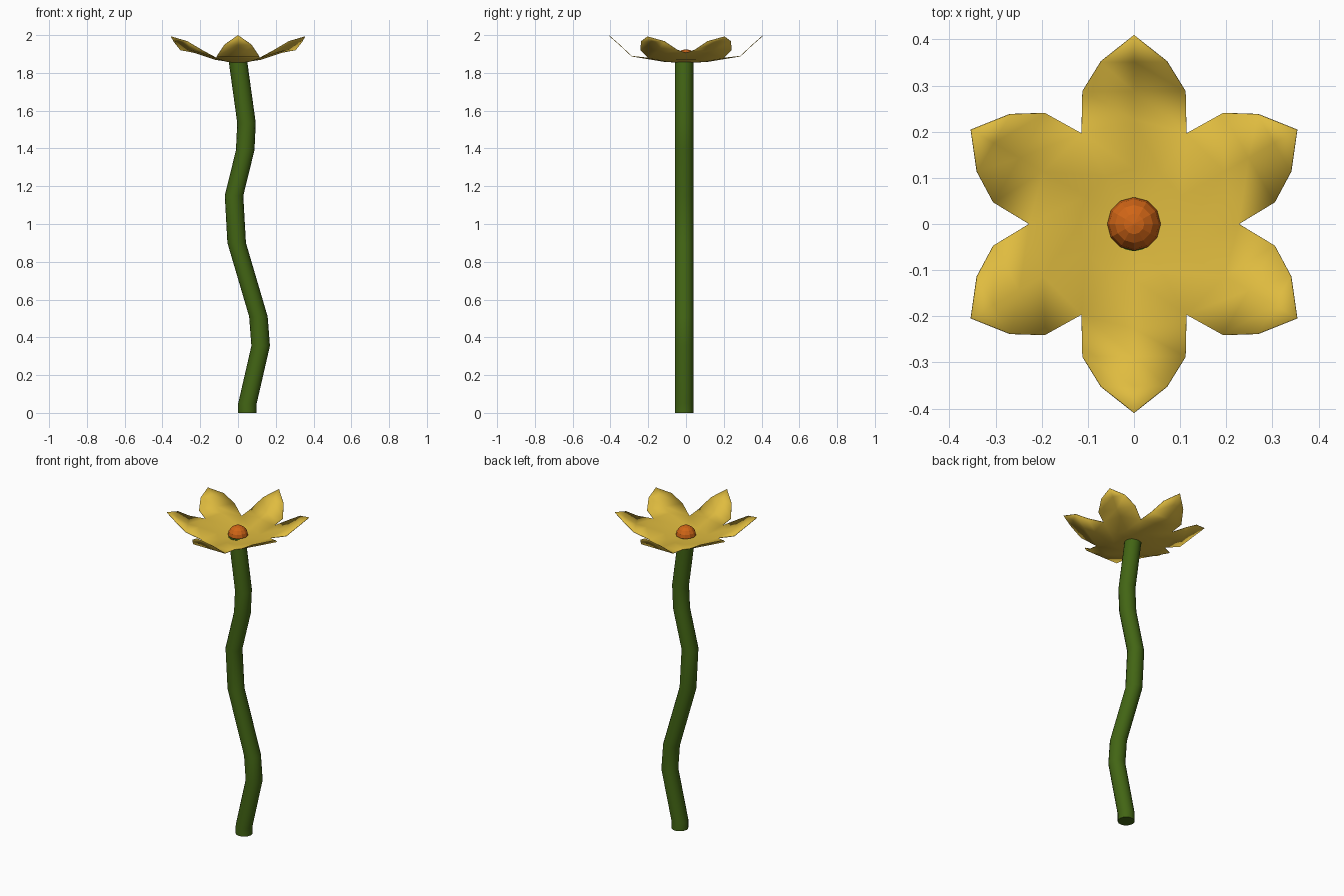
import bpy, bmesh, math
from mathutils import Vector

cube = bpy.data.objects.get("Cube")
if cube:
    bpy.data.objects.remove(cube)


def make_material(name, color):
    mat = bpy.data.materials.new(name)
    mat.use_nodes = True
    mat.diffuse_color = (*color, 1)
    mat.node_tree.nodes["Principled BSDF"].inputs["Base Color"].default_value = (*color, 1)
    return mat


def make_object(name, bm, mat, smooth_angle=None):
    mesh = bpy.data.meshes.new(name)
    bmesh.ops.recalc_face_normals(bm, faces=bm.faces)
    bm.to_mesh(mesh)
    bm.free()
    mesh.materials.append(mat)
    obj = bpy.data.objects.new(name, mesh)
    bpy.context.collection.objects.link(obj)
    if smooth_angle:
        bpy.ops.object.select_all(action='DESELECT')
        obj.select_set(True)
        bpy.context.view_layer.objects.active = obj
        bpy.ops.object.shade_smooth_by_angle(angle=math.radians(smooth_angle))
    return obj


yellow = make_material("petal yellow", (0.74, 0.50, 0.05))
green = make_material("stem green", (0.055, 0.13, 0.007))
orange = make_material("centre orange", (0.63, 0.13, 0.008))

# Wavy stem: level rings along a bent path of (x, z)
path = [(0.05, 0), (0.05, 0.05), (0.12, 0.355), (0.108, 0.51), (-0.007, 0.9),
        (-0.021, 1.15), (0.038, 1.39), (0.045, 1.535), (0, 1.86)]
SIDES, RADIUS = 16, 0.049
bm = bmesh.new()
rings = []
for x, z in path:
    angles = [2 * math.pi * k / SIDES for k in range(SIDES)]
    rings.append([bm.verts.new((x + RADIUS * math.cos(a), -0.01 + RADIUS * math.sin(a), z))
                  for a in angles])
for low, high in zip(rings, rings[1:]):
    for k in range(SIDES):
        n = (k + 1) % SIDES
        bm.faces.new((low[k], low[n], high[n], high[k]))
bm.faces.new(rings[0])
bm.faces.new(rings[-1])
make_object("stem", bm, green, 40)

# Blossom: a shallow bowl whose rim runs out into six upturned petals
bm = bmesh.new()


def polar(angle, along, side, z):
    d = Vector((math.cos(angle), math.sin(angle), 0))
    across = Vector((-d.y, d.x, 0))
    return bm.verts.new(d * along + across * side + Vector((0, 0, z)))


hub = bm.verts.new((0, 0, 1.854))
inner, rim = [], []
for k in range(12):
    a = math.pi / 2 + k * math.pi / 6
    upright = abs(math.cos(a)) < 0.6          # petals and notches nearest the y axis
    inner.append(polar(a, 0.12, 0, 1.862 if upright else 1.872))
    rim.append(polar(a, 0.227, 0, 1.88 if upright else 1.908))
for k in range(12):
    n = (k + 1) % 12
    bm.faces.new((hub, inner[k], inner[n]))
    bm.faces.new((inner[k], rim[k], rim[n], inner[n]))
for k in range(0, 12, 2):
    a = math.pi / 2 + k * math.pi / 6
    heights = (1.89, 1.95, 2.0) if k % 6 == 0 else (1.923, 1.968, 1.993)
    row = [rim[k - 1], rim[k], rim[(k + 1) % 12]]
    for along, half, z in ((0.287, 0.112, heights[0]), (0.351, 0.072, heights[1])):
        new = [polar(a, along, s * half, z) for s in (-1, 0, 1)]
        for j in (0, 1):
            bm.faces.new((row[j], new[j], new[j + 1], row[j + 1]))
        row = new
    tip = polar(a, 0.408, 0, heights[2])
    for j in (0, 1):
        bm.faces.new((row[j], tip, row[j + 1]))
blossom = make_object("petals", bm, yellow, 60)
skin = blossom.modifiers.new("thin sheet", 'SOLIDIFY')
skin.thickness = 0.003
skin.offset = -1

# Faceted flower centre
bm = bmesh.new()
bmesh.ops.create_uvsphere(bm, u_segments=12, v_segments=8, radius=0.058)
bmesh.ops.translate(bm, verts=bm.verts, vec=(0, 0, 1.867))
bmesh.ops.delete(bm, geom=[v for v in bm.verts if v.co.z < 1.86], context='VERTS')
make_object("flower_centre", bm, orange)
